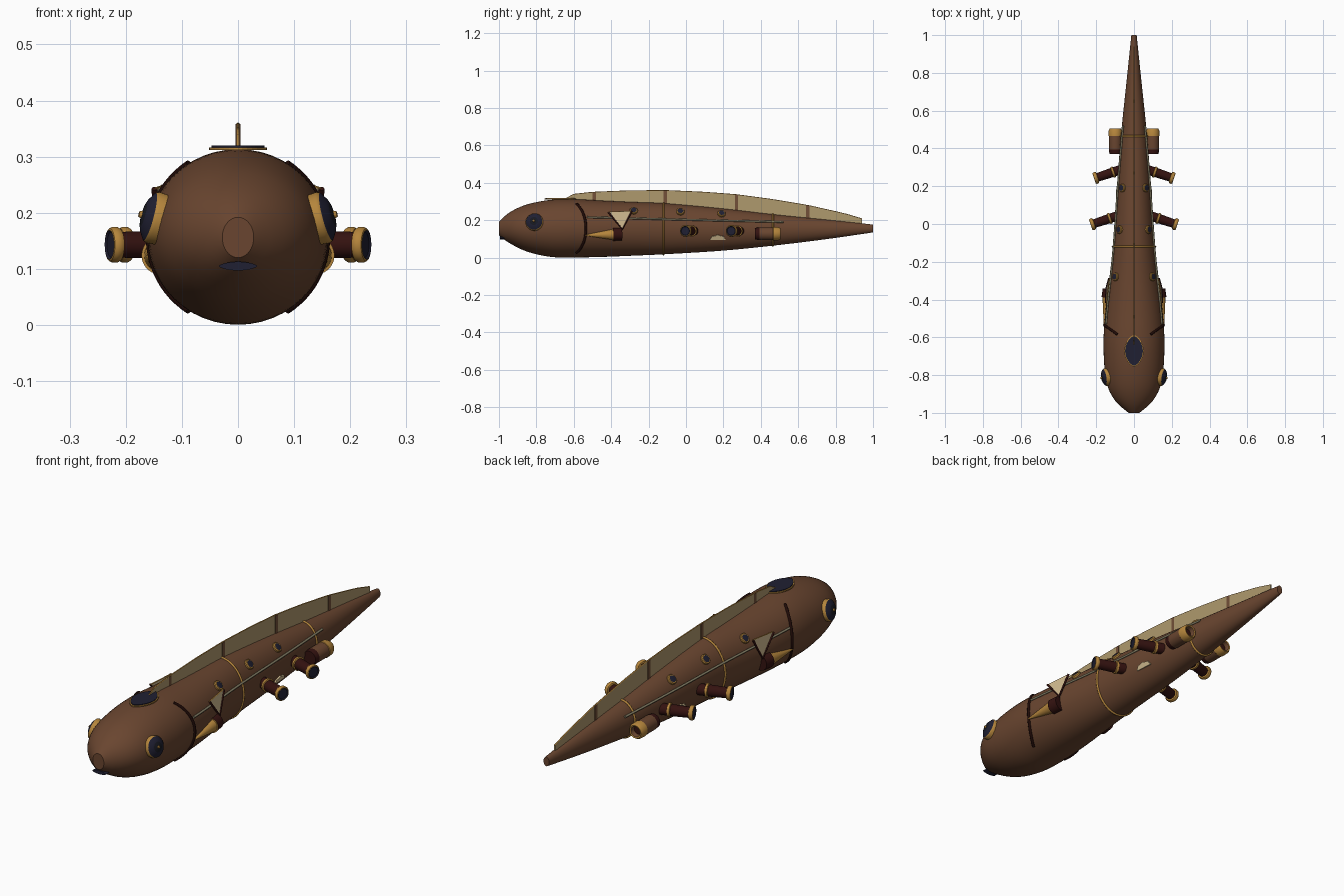
import bpy, bmesh, math
from mathutils import Vector as V

if "Cube" in bpy.data.objects:
    bpy.data.objects.remove(bpy.data.objects["Cube"])


def mat(name, r, g, b):
    m = bpy.data.materials.new(name)
    m.diffuse_color = (r, g, b, 1)
    m.use_nodes = True
    m.node_tree.nodes["Principled BSDF"].inputs["Base Color"].default_value = m.diffuse_color
    return m


BROWN = mat("hull_brown", .142, .060, .029)
GOLD = mat("brass", .46, .235, .045)
TAN = mat("fin_tan", .43, .32, .155)
CREAM = mat("side_fin_cream", .64, .50, .28)
MAROON = mat("dark_maroon", .034, .006, .005)
NAVY = mat("navy_glass", .014, .014, .032)
RIB = mat("rib_brown", .17, .08, .04)
GREY = mat("pipe_grey", .25, .225, .14)
BLACK = mat("pupil_dark", .009, .010, .016)
GILL = mat("gill_dark", .014, .003, .002)

# Hull stations: y, half width, top z, bottom z
ST = [(-1, .028, .192, .12), (-.97, .066, .222, .095), (-.93, .104, .25, .07), (-.87, .136, .278, .04),
      (-.79, .153, .299, .016), (-.7, .16, .311, .002), (-.6, .161, .313, .001), (-.45, .15, .305, .004),
      (-.3, .132, .298, .01), (-.12, .112, .291, .018), (.2, .09, .262, .038), (.48, .068, .23, .066),
      (.75, .040, .203, .099), (1, .014, .177, .135)]


def hull(y):
    """Smoothly interpolated half width, centre z and half height."""
    y = max(-1, min(1, y))
    i = max(k for k in range(len(ST) - 1) if ST[k][0] <= y)
    a, b = ST[i], ST[i + 1]
    p, n = ST[max(i - 1, 0)], ST[min(i + 2, len(ST) - 1)]
    h = b[0] - a[0]
    t = (y - a[0]) / h
    out = []
    for k in (1, 2, 3):
        m0 = (b[k] - p[k]) / (b[0] - p[0]) * h
        m1 = (n[k] - a[k]) / (n[0] - a[0]) * h
        out.append((2*t**3 - 3*t*t + 1)*a[k] + (t**3 - 2*t*t + t)*m0 + (3*t*t - 2*t**3)*b[k] + (t**3 - t*t)*m1)
    w, top, bot = out
    return w, (top + bot) / 2, (top - bot) / 2


def on_hull(y, ang, off=0.0):
    w, c, h = hull(y)
    return V(((w + off) * math.cos(ang), y, c + (h + off) * math.sin(ang)))


def at_z(y, z, s):
    """Point and outward normal on the hull side at height z."""
    w, c, h = hull(y)
    a = math.asin(max(-1, min(1, (z - c) / h)))
    p = on_hull(y, a)
    n = (on_hull(y + .02, a) - on_hull(y - .02, a)).cross(on_hull(y, a + .02) - on_hull(y, a - .02))
    n.normalize()
    if n.x < 0:
        n = -n
    return V((s * p.x, p.y, p.z)), V((s * n.x, n.y, n.z))


def finish(name, bm, mats, smooth=True):
    bmesh.ops.recalc_face_normals(bm, faces=bm.faces)
    me = bpy.data.meshes.new(name)
    bm.to_mesh(me)
    bm.free()
    for m in mats:
        me.materials.append(m)
    ob = bpy.data.objects.new(name, me)
    bpy.context.collection.objects.link(ob)
    bpy.ops.object.select_all(action='DESELECT')
    bpy.context.view_layer.objects.active = ob
    ob.select_set(True)
    if smooth:
        bpy.ops.object.shade_smooth_by_angle(angle=math.radians(35))
    return ob


def skin(bm, rings, ids):
    """Bridge rings of vertices and cap both ends."""
    n = len(rings[0])
    for a, b, m in zip(rings, rings[1:], ids):
        for j in range(n):
            k = (j + 1) % n
            bm.faces.new((a[j], a[k], b[k], b[j])).material_index = m
    bm.faces.new(rings[0]).material_index = ids[0]
    bm.faces.new(rings[-1]).material_index = ids[-1]


def lathe(name, p, axis, prof, n=32):
    """Turn (distance, radius, material of next band) around an axis."""
    p, axis = V(p), V(axis).normalized()
    q = V((0, 0, 1)).rotation_difference(axis)
    mats = list(dict.fromkeys(r[2] for r in prof))
    bm = bmesh.new()
    rings = [[bm.verts.new(p + q @ V((r * math.cos(math.tau*j/n), r * math.sin(math.tau*j/n), t)))
              for j in range(n)] for t, r, _ in prof]
    skin(bm, rings, [mats.index(r[2]) for r in prof])
    return finish(name, bm, mats)


def tube(name, pts, r, m, cyclic=False):
    cu = bpy.data.curves.new(name, 'CURVE')
    cu.dimensions = '3D'
    cu.bevel_depth, cu.bevel_resolution, cu.use_fill_caps = r, 2, True
    sp = cu.splines.new('POLY')
    sp.points.add(len(pts) - 1)
    for q, v in zip(sp.points, pts):
        q.co = (*v, 1)
    sp.use_cyclic_u = cyclic
    cu.materials.append(m)
    ob = bpy.data.objects.new(name, cu)
    bpy.context.collection.objects.link(ob)
    bpy.ops.object.select_all(action='DESELECT')
    bpy.context.view_layer.objects.active = ob
    ob.select_set(True)
    bpy.ops.object.convert(target='MESH')


def prism(name, pts, vec, m):
    """Flat outline, centred and extruded along vec."""
    vec = V(vec)
    bm = bmesh.new()
    f = bm.faces.new([bm.verts.new(V(p) - vec / 2) for p in pts])
    ex = bmesh.ops.extrude_face_region(bm, geom=[f], use_keep_orig=True)
    bmesh.ops.translate(bm, verts=[v for v in ex['geom'] if isinstance(v, bmesh.types.BMVert)], vec=vec)
    return finish(name, bm, [m], False)


# Hull
bm = bmesh.new()
N = 90
rings = [[bm.verts.new(on_hull(-1 + 2*i/N, math.tau*j/48)) for j in range(48)] for i in range(N + 1)]
skin(bm, rings, [0] * N)
finish("hull", bm, [BROWN])

# Brass hoops around the hull
for y in (-.12, .465):
    tube("hull_hoop", [on_hull(y, math.tau*j/48, .001) for j in range(48)], .005, GOLD, True)

# Back fin with brass edge and ribs
FT = [(-.64, .316), (-.61, .337), (-.5, .349), (-.3, .357), (-.1, .358), (.1, .349), (.27, .336),
      (.45, .312), (.65, .279), (.85, .234), (.94, .207)]


def fin_top(y):
    for a, b in zip(FT, FT[1:]):
        if y <= b[0]:
            return a[1] + (b[1] - a[1]) * (y - a[0]) / (b[0] - a[0])
    return FT[-1][1]


ys = [-.64 + 1.58*i/40 for i in range(41)]


def base(y):
    w, c, h = hull(y)
    return c + h - .008


prism("back_fin", [(0, y, fin_top(y)) for y in ys] + [(0, y, base(y)) for y in reversed(ys)], (.006, 0, 0), TAN)
tube("back_fin_edge", [(0, y, fin_top(y)) for y in ys], .003, GOLD)
for y in (-.49, -.11, .27, .65):
    prism("back_fin_rib", [(0, y - .009, base(y)), (0, y + .009, base(y)), (0, y + .009, fin_top(y + .009)),
                           (0, y - .009, fin_top(y - .009))], (.009, 0, 0), RIB)


# Top hatch and mouth, both lens shaped
def lens(w, l):
    q = [math.tau*i/32 for i in range(32)]
    return [(w * math.copysign(abs(math.cos(a))**1.25, math.cos(a)),
             l * math.copysign(abs(math.sin(a))**1.1, math.sin(a))) for a in q]


prism("hatch_rim", [(x, -.672 + y, .314) for x, y in lens(.052, .084)], (0, 0, .005), GOLD)
prism("hatch_glass", [(x, -.672 + y, .317) for x, y in lens(.047, .078)], (0, 0, .005), NAVY)
prism("mouth", [(x, -.983, .105 + z) for x, z in lens(.034, .008)], (0, .024, 0), NAVY)

for s in (1, -1):
    # Eye: brass rim, glass dome, dark pupil and brass stud
    p, n = at_z(-.81, .19, s)
    lathe("eye", p, n, [(-.02, .045, GOLD), (.006, .047, GOLD), (.012, .044, NAVY), (.014, .041, NAVY),
                        (.021, .030, NAVY), (.024, .022, BLACK), (.027, .007, GOLD), (.032, .005, GOLD)])
    # Gill band
    tube("gill_band", [V((s * v.x, v.y, v.z)) for v in
         (on_hull(-.535 - .05 * (k/12)**2, math.radians(57) * k/12, 0) for k in range(-12, 13))], .007, GILL)
    # Side pipe
    pts = []
    for k in range(31):
        p, n = at_z(-.53 + 1.05*k/30, .215 - .026*k/30, s)
        pts.append(p + n * .004)
    tube("side_pipe", pts, .005, GREY)
    # Portholes
    for y, z in ((-.28, .25), (-.03, .245), (.19, .234)):
        p, n = at_z(y, z, s)
        lathe("porthole", p, n, [(-.012, .022, GOLD), (.006, .022, GOLD), (.010, .019, GOLD),
                                 (.010, .0155, NAVY), (.011, .008, NAVY)], 24)
    # Pointed side pod
    lathe("side_pod", (s*.158, -.54, .12), (-s*.02, .15, .004),
          [(0, .002, GOLD), (.15, .029, GOLD), (.15, .034, MAROON), (.197, .034, MAROON)])
    # Triangular side fin with dark bordering bars
    A, B, C = V((s*.146, -.415, .243)), V((s*.130, -.29, .248)), V((s*.143, -.34, .152))
    prism("side_fin", [A, B, C], (s*.006, 0, 0), CREAM)
    o = V((s*.003, 0, 0))
    tube("side_fin_border", [A + o, C + o, B + o], .005, MAROON)
    tube("side_fin_top_edge", [A, B], .003, GOLD)
    # Cannons
    for x, y in ((.088, .043), (.07, .288)):
        lathe("cannon", (s*x, y, .143), (s*.96, -.32, 0),
              [(-.03, .024, MAROON), (.036, .025, GOLD), (.038, .030, GOLD), (.048, .030, GOLD), (.05, .025, MAROON),
               (.128, .023, GOLD), (.130, .029, GOLD), (.135, .032, GOLD), (.143, .032, GOLD),
               (.148, .029, GOLD), (.149, .026, NAVY), (.146, .022, NAVY), (.146, .005, NAVY)])
    # Rear thruster
    lathe("thruster", (s*.099, .37, .128), (0, 1, 0),
          [(0, .031, MAROON), (.024, .034, BROWN), (.095, .034, GOLD), (.097, .036, GOLD), (.125, .035, GOLD),
           (.136, .029, GOLD), (.134, .023, BROWN), (.115, .018, MAROON), (.115, .004, MAROON)])
    # Small belly fin lying on the hull
    p, n = at_z(.165, .105, s)
    pts = []
    for k in range(9):
        a = math.pi * k / 8
        q, n2 = at_z(.17 + .042 * math.cos(a), .097 + .026 * math.sin(a) - .004 * (k % 2), s)
        pts.append(q + n2 * .002)
    prism("belly_fin", pts, n * .009, CREAM)
